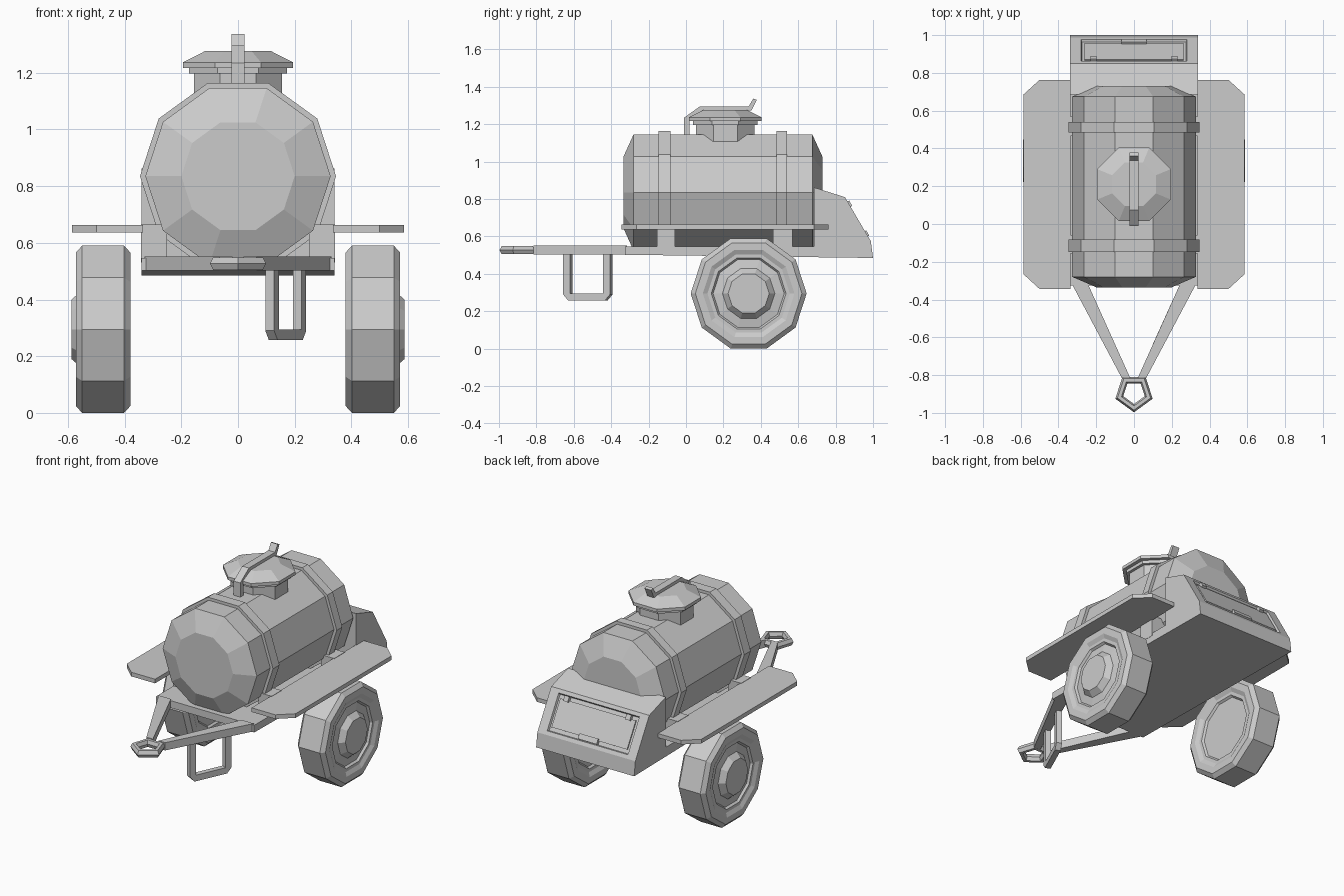
import bpy, bmesh
from math import radians, cos, sin, tau
from mathutils import Matrix, Vector

if "Cube" in bpy.data.objects:
    bpy.data.objects.remove(bpy.data.objects["Cube"])

SIDE = Matrix(((0, 0, 1, 0), (1, 0, 0, 0), (0, 1, 0, 0), (0, 0, 0, 1)))  # profile (y, z), extruded in x
FLAT = Matrix.Identity(4)                                              # profile (x, y), extruded in z


def finish(name, bm, mat=FLAT):
    bm.transform(mat)
    bmesh.ops.recalc_face_normals(bm, faces=bm.faces)
    me = bpy.data.meshes.new(name)
    bm.to_mesh(me)
    bm.free()
    ob = bpy.data.objects.new(name, me)
    bpy.context.collection.objects.link(ob)
    return ob


def prism_bm(pts, a, b):
    bm = bmesh.new()
    lo = [bm.verts.new((u, v, a)) for u, v in pts]
    hi = [bm.verts.new((u, v, b)) for u, v in pts]
    bm.faces.new(lo)
    bm.faces.new(hi)
    for i in range(len(pts)):
        j = (i + 1) % len(pts)
        bm.faces.new((lo[i], lo[j], hi[j], hi[i]))
    return bm


def prism(name, pts, a, b, mat=FLAT):
    return finish(name, prism_bm(pts, a, b), mat)


def lathe(name, prof, n, phase, mat, closed=False):
    """Revolve (height, radius) points about local z with n flat sides."""
    bm = bmesh.new()
    rings = []
    for h, r in prof:
        rings.append([bm.verts.new((r * cos(tau * i / n + radians(phase)),
                                    r * sin(tau * i / n + radians(phase)), h)) for i in range(n)])
    if closed:
        pairs = list(zip(rings, rings[1:] + rings[:1]))
    else:
        pairs = list(zip(rings, rings[1:]))
        bm.faces.new(rings[0])
        bm.faces.new(rings[-1])
    for p, q in pairs:
        for i in range(n):
            j = (i + 1) % n
            bm.faces.new((p[i], p[j], q[j], q[i]))
    return finish(name, bm, mat)


# tank barrel with domed ends, and its two straps
tank_mat = Matrix.Translation((0, 0, 0.835)) @ Matrix.Rotation(radians(-90), 4, 'X')
lathe("tank", [(-0.335, 0.2), (-0.28, 0.327), (0.675, 0.327), (0.73, 0.2)], 10, 0, tank_mat)
for i, (a, b) in enumerate([(-0.147, -0.083), (0.485, 0.54)]):
    lathe(f"tank_band_{i + 1}", [(a, 0.346), (b, 0.346)], 10, 0, tank_mat)

# filler neck, flange and lid
hatch = Matrix.Translation((0, 0.21, 0))
lathe("filler_neck", [(1.05, 0.168), (1.2, 0.168)], 8, 22.5, hatch)
lathe("neck_flange", [(1.197, 0.187), (1.22, 0.187)], 8, 22.5, hatch)
lathe("filler_lid", [(1.217, 0.211), (1.237, 0.211), (1.277, 0.125)], 8, 22.5, hatch)

# lid clamp strap with raised handle
prism("lid_clamp", [(-0.01, 1.13), (-0.01, 1.235), (0.075, 1.296), (0.335, 1.296), (0.36, 1.337),
                    (0.378, 1.33), (0.35, 1.272), (0.085, 1.272), (0.02, 1.225), (0.02, 1.13)],
      -0.023, 0.023, SIDE)

# bed with sloped rear locker; the sloped face gets a recessed door
bm = prism_bm([(-0.325, 0.502), (1.0, 0.485), (0.988, 0.575), (0.85, 0.81),
               (0.685, 0.862), (0.685, 0.547), (-0.325, 0.547)], -0.34, 0.34)
bmesh.ops.recalc_face_normals(bm, faces=bm.faces)
mid = Vector((0.919, 0.6925, 0))
door = min(bm.faces, key=lambda f: (f.calc_center_median() - mid).length)
bmesh.ops.inset_region(bm, faces=[door], thickness=0.033)
for v in door.verts:
    v.co.z = 0.28 if v.co.z > 0 else -0.28
bmesh.ops.inset_region(bm, faces=[door], thickness=0.007, depth=-0.012)
finish("bed_and_locker", bm, SIDE)

# door plate, hinges and latch, laid along the slope
down = Vector((0, 0.138, -0.235)).normalized()
out = Vector((0, 0.235, 0.138)).normalized()
slope = Matrix.Translation((0, 0.85, 0.81)) @ Matrix(
    ((1, 0, 0, 0), (0, down.y, out.y, 0), (0, down.z, out.z, 0), (0, 0, 0, 1)))


def slope_box(name, x, w, v0, v1, top):
    prism(name, [(x - w, v0), (x + w, v0), (x + w, v1), (x - w, v1)], -0.014, top, slope)


slope_box("door_plate", 0, 0.262, 0.05, 0.222, -0.004)
slope_box("door_latch", 0, 0.065, 0.21, 0.243, 0.008)
for s, tag in ((1, "right"), (-1, "left")):
    slope_box(f"door_hinge_{tag}", s * 0.215, 0.016, 0.027, 0.06, 0.01)

for s, tag in ((1, "right"), (-1, "left")):
    # fender shelf with clipped outer corners
    prism(f"fender_{tag}", [(s * x, y) for x, y in
                            [(0.335, -0.344), (0.5, -0.344), (0.586, -0.265),
                             (0.586, 0.685), (0.5, 0.763), (0.335, 0.763)]], 0.637, 0.663)
    # fender brackets
    for i, (a, b) in enumerate([(-0.155, -0.058), (0.465, 0.57)]):
        prism(f"fender_bracket_{tag}_{i + 1}",
              [(s * 0.25, a), (s * 0.342, a), (s * 0.342, b), (s * 0.25, b)], 0.53, 0.665)
    # drawbar arm
    prism(f"drawbar_{tag}", [(s * x, y) for x, y in
                             [(0.33, -0.315), (0.245, -0.315), (0.02, -0.815), (0.065, -0.815)]],
          0.503, 0.552)
    # wheel: tyre, stepped rim and hub cap
    wheel_mat = Matrix.Translation((0, 0.335, 0.295)) @ Matrix.Rotation(radians(s * 90), 4, 'Y')
    lathe(f"wheel_{tag}", [(0.405, 0.13), (0.405, 0.19), (0.393, 0.2), (0.393, 0.22), (0.38, 0.245),
                           (0.38, 0.285), (0.402, 0.31), (0.55, 0.31), (0.572, 0.285),
                           (0.572, 0.245), (0.56, 0.22), (0.56, 0.2), (0.547, 0.19),
                           (0.555, 0.14), (0.588, 0.11)], 10, 18, wheel_mat)

# towing ring
lathe("tow_ring", [(0.022, 0.092), (0.0, 0.104), (-0.022, 0.092),
                   (-0.022, 0.07), (0.0, 0.06), (0.022, 0.07)], 5, -90,
      Matrix.Translation((0, -0.893, 0.527)), closed=True)

# parking stand: open loop hung under the right drawbar arm
d = Vector((0.113, 0.25, 0)).normalized()
n = Vector((d.y, -d.x, 0))
stand_mat = Matrix.Translation((0.112, -0.65, 0)) @ Matrix(
    ((d.x, 0, n.x, 0), (d.y, 0, n.y, 0), (0, 1, 0, 0), (0, 0, 0, 1)))
prism("parking_stand", [(0, 0.515), (0, 0.29), (0.03, 0.257), (0.245, 0.257), (0.275, 0.29),
                        (0.275, 0.515), (0.235, 0.515), (0.235, 0.295), (0.04, 0.295), (0.04, 0.515)],
      -0.017, 0.017, stand_mat)
